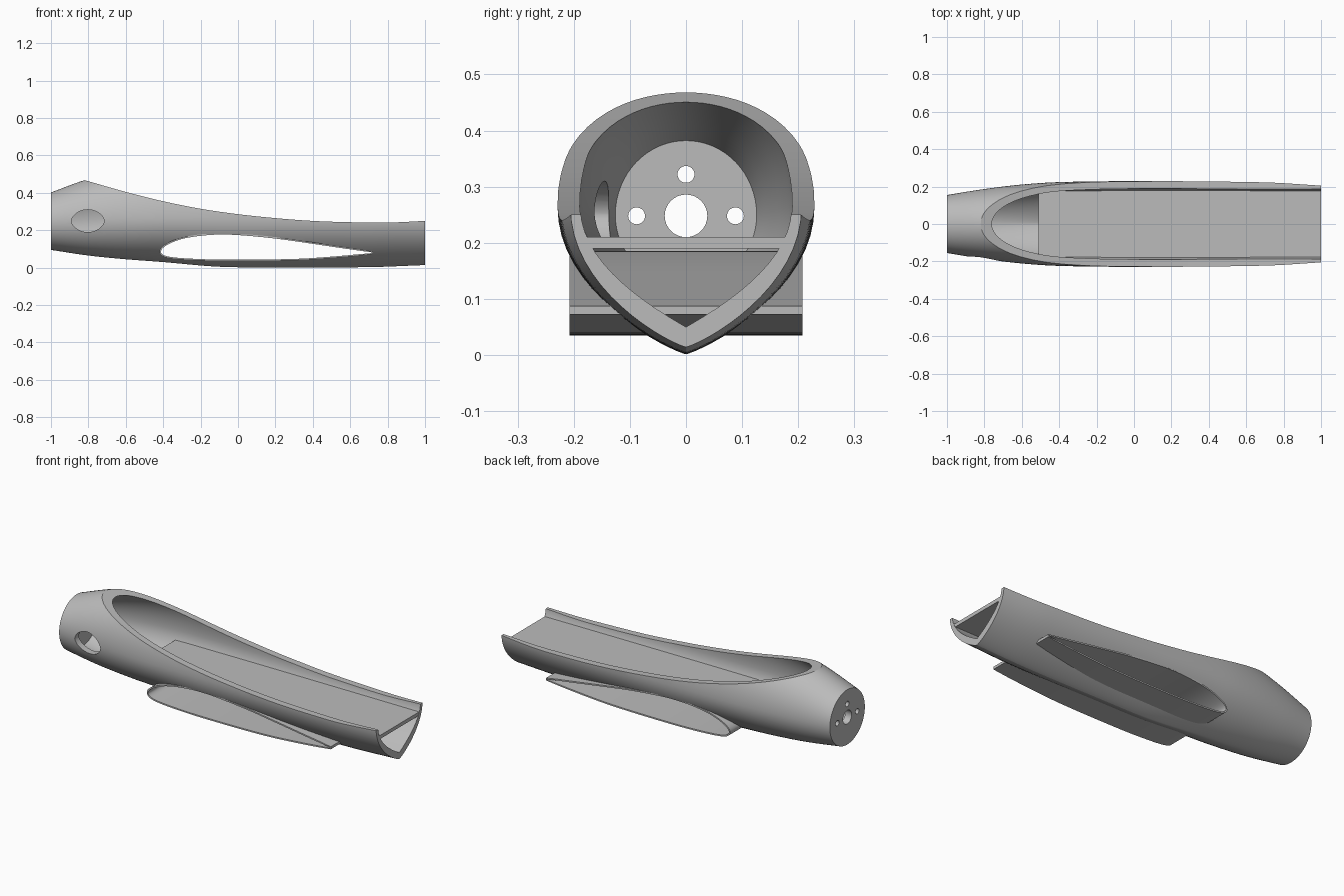
import bpy, bmesh, math

cube = bpy.data.objects.get("Cube")
if cube:
    bpy.data.objects.remove(cube)

grey = bpy.data.materials.new("plain_grey")
grey.use_nodes = True
grey.diffuse_color = (0.5, 0.5, 0.5, 1)
grey.node_tree.nodes["Principled BSDF"].inputs["Base Color"].default_value = (0.5, 0.5, 0.5, 1)


def spline(*pts):
    """Smooth function of x through the given points."""
    n = len(pts)

    def slope(i):
        a, b = pts[max(i - 1, 0)], pts[min(i + 1, n - 1)]
        return (b[1] - a[1]) / (b[0] - a[0])

    def f(x):
        x = min(max(x, pts[0][0]), pts[-1][0])
        i = next(k for k in range(n - 1) if x <= pts[k + 1][0])
        (x0, y0), (x1, y1) = pts[i], pts[i + 1]
        d = x1 - x0
        t = (x - x0) / d
        h = t * t * (3 - 2 * t)
        return (y0 * (1 - h) + y1 * h + d * t * (1 - t) ** 2 * slope(i)
                - d * t * t * (1 - t) * slope(i + 1))
    return f


def loft(name, rings, caps=True):
    """Skin a row of closed rings."""
    bm = bmesh.new()
    rows = [[bm.verts.new(p) for p in ring] for ring in rings]
    for a, b in zip(rows, rows[1:]):
        for i in range(len(a)):
            j = (i + 1) % len(a)
            bm.faces.new((a[i], a[j], b[j], b[i]))
    if caps:
        bm.faces.new(rows[0])
        bm.faces.new(rows[-1])
    bmesh.ops.recalc_face_normals(bm, faces=bm.faces)
    mesh = bpy.data.meshes.new(name)
    bm.to_mesh(mesh)
    bm.free()
    mesh.materials.append(grey)
    obj = bpy.data.objects.new(name, mesh)
    bpy.context.collection.objects.link(obj)
    return obj


def prism_y(name, outline, y0, y1, caps=True):
    return loft(name, [[(x, y, z) for x, z in outline] for y in (y0, y1)], caps)


def activate(obj):
    bpy.ops.object.select_all(action='DESELECT')
    obj.select_set(True)
    bpy.context.view_layer.objects.active = obj


def cut(obj, cutter):
    cutter.hide_render = True
    mod = obj.modifiers.new("cut", 'BOOLEAN')
    mod.operation, mod.solver, mod.object = 'DIFFERENCE', 'EXACT', cutter
    activate(obj)
    bpy.ops.object.modifier_apply(modifier=mod.name)
    bpy.data.objects.remove(cutter)


def smooth(obj):
    activate(obj)
    bpy.ops.object.shade_smooth_by_angle(angle=math.radians(28))


# Lines of the body along its length
half_width = spline((-1, .155), (-.8, .187), (-.6, .211), (-.4, .224), (0, .229), (.7, .224), (1, .206))
keel = spline((-1, .095), (-.8, .065), (-.6, .045), (-.4, .03), (-.1, .005), (.2, .002), (.7, .003), (1, .014))
crown = spline((-1, .402), (-.82, .468), (-.6, .525), (-.4, .555), (0, .56), (1, .52))
middle = spline((-1, .248), (-.6, .262), (1, .262))
keel_shape = spline((-1, 2), (-.6, 1.6), (-.2, 1.25), (1, 1.2))
inner_width = spline((-.96, .126), (-.8, .152), (-.6, .176), (-.4, .188), (1, .188))
inner_shape = spline((-.96, 2), (-.6, 1.5), (-.2, 1.05), (1, 1))
rim_line = spline((-.82, .468), (-.6, .405), (-.4, .355), (-.2, .315), (0, .286), (.2, .265),
                  (.4, .25), (.6, .243), (.8, .241), (1, .25))


def section(x, w, low, high, shape, n=64):
    """Round above, pointed towards the keel below."""
    zm = middle(x)
    ring = []
    for i in range(n):
        t = 2 * math.pi * i / n
        c, s = math.cos(t), math.sin(t)
        if s < 0:
            c = math.copysign(abs(c) ** (2 / shape), c)
        ring.append((x, w * c, zm + s * (high - zm if s > 0 else zm - low)))
    return ring


def stations(a, b, n):
    return [a + (b - a) * i / n for i in range(n + 1)]


# Hull shell
hull = loft("hull", [section(x, half_width(x), keel(x), crown(x), keel_shape(x))
                     for x in stations(-1, 1, 50)])
cut(hull, loft("cavity", [section(x, inner_width(x), keel(x) + .036, crown(x) - .035, inner_shape(x))
                          for x in stations(-.96, 1.04, 50)]))

# Sweeping open top
sweep = [(x, rim_line(x)) for x in stations(-.82, 1, 60)]
cut(hull, prism_y("top_cutter", sweep + [(1.1, .253), (1.1, 1), (-.82, 1)], -.5, .5))

# Shaft hole and screw holes in the nose wall
for y, z, r in ((0, .248, .038), (0, .322, .015), (.088, .248, .015), (-.088, .248, .015)):
    circle = [(y + r * math.cos(k * math.pi / 16), z + r * math.sin(k * math.pi / 16)) for k in range(32)]
    cut(hull, loft("nose_drill", [[(x, a, b) for a, b in circle] for x in (-1.1, -.9)]))

# Oval side opening, on one side only
oval = []
for k in range(40):
    c, s = math.cos(k * math.pi / 20), math.sin(k * math.pi / 20)
    oval.append((-.803 + .088 * c, .25 + .06 * math.copysign(abs(s) ** 1.2, s)))
cut(hull, prism_y("side_cutter", oval, -.4, -.03))

# Wing-shaped tunnel through the hull
tail_x, nose_x = .715, -.412
upper = spline((0, .085), (.17, .121), (.32, .154), (.44, .171), (.53, .177), (.61, .174),
               (.74, .155), (.85, .127), (.95, .097), (1, .082))
lower = spline((0, .085), (.17, .061), (.43, .046), (.61, .043), (.8, .047), (.9, .059), (1, .078))
steps = stations(0, 1, 30)
wing = [(nose_x + (tail_x - nose_x) * t * t, upper(t)) for t in steps]
wing += [(nose_x + (tail_x - nose_x) * t * t, lower(t)) for t in reversed(steps[1:])]
cut(hull, prism_y("tunnel_cutter", [(.15 + (x - .15) * 1.008, .1 + (z - .1) * 1.03) for x, z in wing], -.5, .5))
smooth(hull)

sleeve = prism_y("wing_sleeve", wing, -.208, .208, caps=False)
wall = sleeve.modifiers.new("wall", 'SOLIDIFY')
wall.thickness, wall.offset = .008, 1
activate(sleeve)
bpy.ops.object.modifier_apply(modifier=wall.name)
smooth(sleeve)


# Flat deck inside the hull
def deck_ring(x):
    top = inner_width(x) + .004
    return [(x, -top, .21), (x, top, .21), (x, top - .012, .19), (x, .012 - top, .19)]


loft("deck", [deck_ring(x) for x in stations(-.51, .999, 24)])
